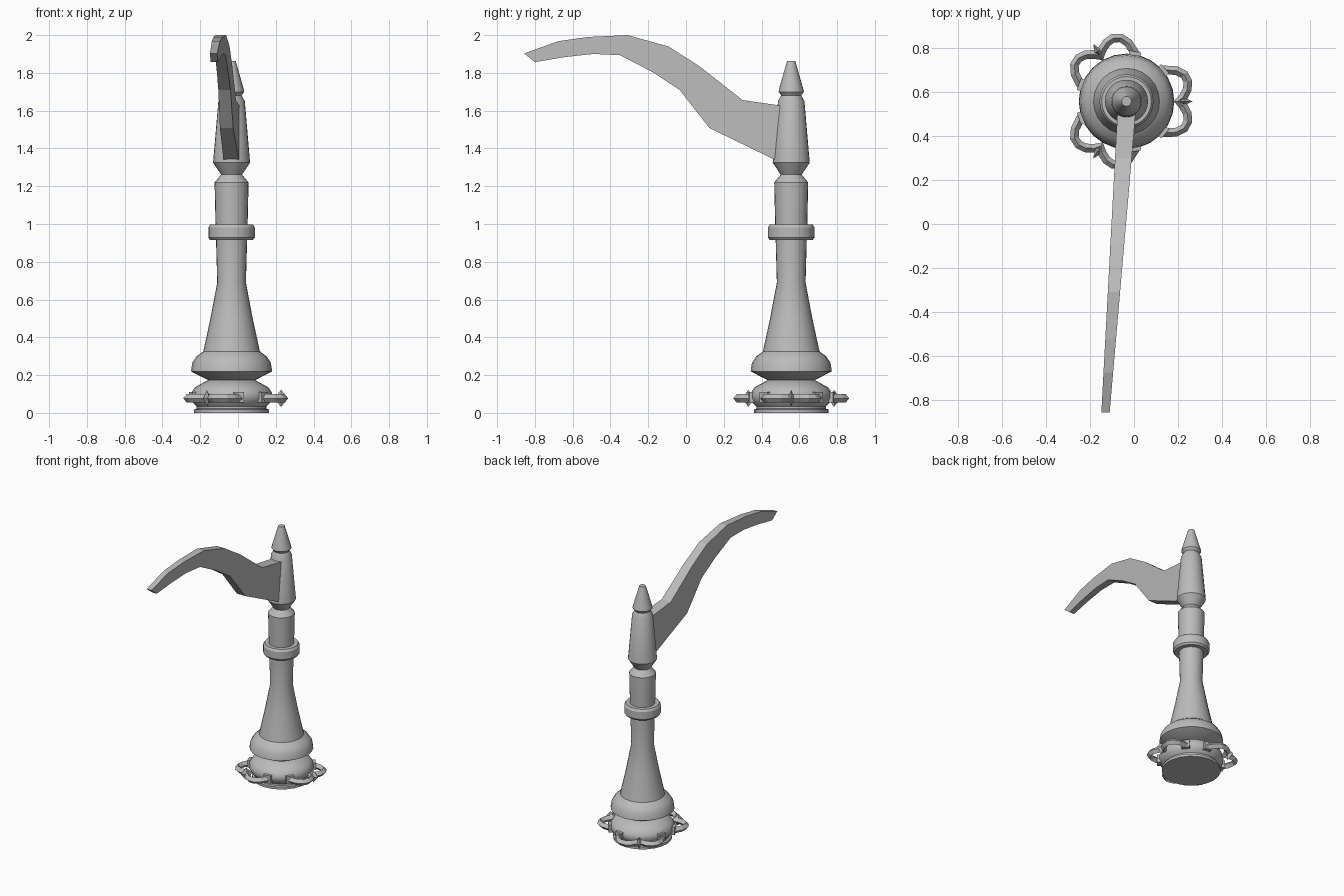
import bpy, bmesh, math
from mathutils import Vector, Matrix

cube = bpy.data.objects.get("Cube")
if cube:
    bpy.data.objects.remove(cube, do_unlink=True)

AXIS = Vector((-0.034, 0.557, 0))

grey = bpy.data.materials.new("plain grey")
grey.use_nodes = True
grey.diffuse_color = (0.5, 0.5, 0.5, 1)
grey.node_tree.nodes["Principled BSDF"].inputs["Base Color"].default_value = (0.5, 0.5, 0.5, 1)


def finish(name, bm, smooth=None):
    bmesh.ops.recalc_face_normals(bm, faces=bm.faces)
    mesh = bpy.data.meshes.new(name)
    bm.to_mesh(mesh)
    bm.free()
    mesh.materials.append(grey)
    obj = bpy.data.objects.new(name, mesh)
    bpy.context.collection.objects.link(obj)
    if smooth:
        bpy.ops.object.select_all(action="DESELECT")
        obj.select_set(True)
        bpy.context.view_layer.objects.active = obj
        bpy.ops.object.shade_smooth_by_angle(angle=math.radians(smooth))
    return obj


def lathe(name, profile, sides=24):
    """Closed turned part around the column axis from (radius, z) points."""
    bm = bmesh.new()
    rings = []
    for r, z in profile:
        ring = []
        for i in range(sides):
            a = math.tau * i / sides
            ring.append(bm.verts.new(AXIS + Vector((r * math.cos(a), r * math.sin(a), z))))
        rings.append(ring)
    for low, high in zip(rings, rings[1:]):
        for i in range(sides):
            j = (i + 1) % sides
            bm.faces.new((low[i], low[j], high[j], high[i]))
    bm.faces.new(rings[0])
    bm.faces.new(rings[-1])
    return finish(name, bm, 30)


# Turned column, bottom to top
lathe("foot", [(0.198, 0), (0.198, 0.018), (0.185, 0.022), (0.185, 0.035), (0.205, 0.055),
               (0.217, 0.08), (0.215, 0.105), (0.195, 0.135), (0.122, 0.175)])
lathe("bell", [(0.122, 0.172), (0.215, 0.22), (0.208, 0.265), (0.185, 0.3), (0.15, 0.325),
               (0.112, 0.5), (0.076, 0.69), (0.083, 0.94)])
lathe("collar_ring", [(0.113, 0.915), (0.123, 0.928), (0.123, 0.982), (0.113, 0.998)])
lathe("upper_shaft", [(0.082, 0.93), (0.085, 1.0), (0.09, 1.22), (0.055, 1.262)])
lathe("handle_socket", [(0.055, 1.26), (0.098, 1.325), (0.07, 1.65), (0.052, 1.683)])
lathe("finial", [(0.052, 1.68), (0.067, 1.7), (0.064, 1.715), (0.022, 1.862)])

# Curved handle: a flat outline that narrows and swings aside towards its tip
outline = [(0.55, 1.62), (0.3, 1.656), (0.07, 1.836), (-0.093, 1.94), (-0.31, 2.0), (-0.52, 1.99),
           (-0.675, 1.968), (-0.857, 1.903), (-0.80, 1.857), (-0.64, 1.884), (-0.49, 1.9),
           (-0.35, 1.894), (-0.18, 1.806), (-0.034, 1.71), (0.124, 1.508), (0.47, 1.34), (0.55, 1.34)]
bm = bmesh.new()
sides = []
for sign in (-1, 1):
    loop = []
    for y, z in outline:
        t = (0.49 - y) / 1.34
        loop.append(bm.verts.new((-0.035 - 0.094 * t + sign * (0.041 - 0.022 * t), y, z)))
    bm.faces.new(loop)
    sides.append(loop)
for i in range(len(outline)):
    j = (i + 1) % len(outline)
    bm.faces.new((sides[0][i], sides[0][j], sides[1][j], sides[1][i]))
finish("handle", bm)

# Three ornaments around the foot: double-lobed band, two mounts and a spike
half = [(0.165, 0.143), (0.225, 0.14), (0.262, 0.122), (0.279, 0.09), (0.276, 0.055), (0.258, 0.02), (0.235, 0)]
band = half + [(x, -y) for x, y in reversed(half[:-1])]
section = [(0.02, 0), (0, 0.023), (-0.02, 0), (0, -0.023)]
HEIGHT = 0.077
for k in range(3):
    turn = Matrix.Translation(AXIS + Vector((0, 0, HEIGHT))) @ Matrix.Rotation(math.tau * k / 3, 4, "Z")

    # Band swept with a diamond section
    bm = bmesh.new()
    rings = []
    for i, (x, y) in enumerate(band):
        a = Vector(band[max(i - 1, 0)])
        b = Vector(band[min(i + 1, len(band) - 1)])
        d = (b - a).normalized()
        rings.append([bm.verts.new((x - d.y * s, y + d.x * s, h)) for s, h in section])
    for p, q in zip(rings, rings[1:]):
        for i in range(4):
            j = (i + 1) % 4
            bm.faces.new((p[i], p[j], q[j], q[i]))
    bm.faces.new(rings[0])
    bm.faces.new(rings[-1])
    bm.transform(turn)
    finish(f"ornament_band_{k + 1}", bm)

    # Mounting blocks against the foot
    bm = bmesh.new()
    for sign in (-1, 1):
        place = (Matrix.Rotation(sign * math.radians(40), 4, "Z") @ Matrix.Translation((0.215, 0, 0.005))
                 @ Matrix.Diagonal((0.03, 0.055, 0.055, 1)))
        bmesh.ops.create_cube(bm, size=1, matrix=place)
    bm.transform(turn)
    finish(f"ornament_mounts_{k + 1}", bm)

    # Spike between the two lobes
    bm = bmesh.new()
    waist = [bm.verts.new((0.262 + x, y, 0)) for x, y in ((0.038, 0), (0, 0.018), (-0.038, 0), (0, -0.018))]
    for h in (-0.045, 0.045):
        tip = bm.verts.new((0.262, 0, h))
        for i in range(4):
            bm.faces.new((waist[i], waist[(i + 1) % 4], tip))
    bm.transform(turn)
    finish(f"ornament_spike_{k + 1}", bm)
